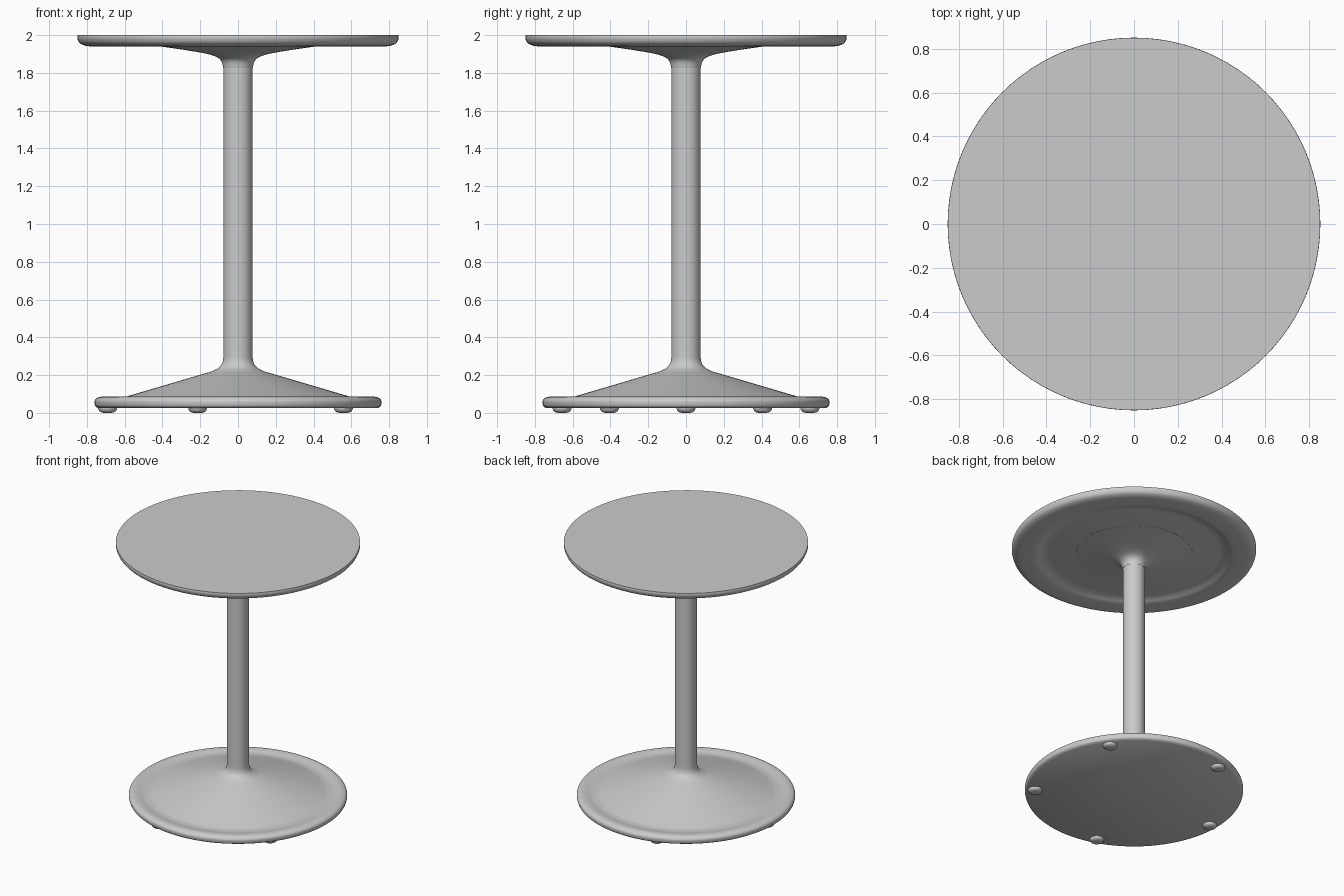
import bpy, bmesh, math
from mathutils import Vector

if "Cube" in bpy.data.objects:
    bpy.data.objects.remove(bpy.data.objects["Cube"])


def smooth_curve(pts, steps=5):
    """Catmull-Rom interpolation through (radius, z) points."""
    p = [Vector(q) for q in pts]
    if len(p) < 3:
        return p
    p = [2 * p[0] - p[1]] + p + [2 * p[-1] - p[-2]]
    out = []
    for i in range(1, len(p) - 2):
        a, b, c, d = p[i - 1:i + 3]
        for s in range(steps):
            t = s / steps
            out.append(0.5 * (2 * b + (c - a) * t + (2 * a - 5 * b + 4 * c - d) * t * t
                              + (3 * b - a - 3 * c + d) * t ** 3))
    return out + [p[-2]]


def lathe(name, runs, sides=96, loc=(0, 0, 0)):
    """Revolve a chain of smooth runs about z; corners between runs stay sharp."""
    profile = [q for run in runs for q in smooth_curve(run)]
    bm = bmesh.new()
    verts = [bm.verts.new((max(q.x, 0), 0, q.y)) for q in profile]
    edges = [bm.edges.new(e) for e in zip(verts, verts[1:])]
    bmesh.ops.spin(bm, geom=verts + edges, axis=(0, 0, 1), cent=(0, 0, 0),
                   steps=sides, angle=math.tau, use_duplicate=False)
    bmesh.ops.remove_doubles(bm, verts=bm.verts, dist=0.0002)
    bmesh.ops.recalc_face_normals(bm, faces=bm.faces)
    me = bpy.data.meshes.new(name)
    bm.to_mesh(me)
    bm.free()
    ob = bpy.data.objects.new(name, me)
    bpy.context.collection.objects.link(ob)
    ob.location = loc
    bpy.ops.object.select_all(action='DESELECT')
    ob.select_set(True)
    bpy.context.view_layer.objects.active = ob
    bpy.ops.object.shade_smooth_by_angle(angle=math.radians(35))
    return ob


# Round top: flat above, rounded rim and dished underside
lathe("table_top", [
    [(0, 2.0), (0.85, 2.0)],
    [(0.85, 2.0), (0.85, 1.98), (0.837, 1.957), (0.805, 1.943), (0.76, 1.94),
     (0.71, 1.94), (0.68, 1.944), (0.65, 1.955), (0.62, 1.962), (0.58, 1.961),
     (0.41, 1.941)],
    [(0.41, 1.941), (0, 1.941)],
])

# Flared collar under the top
lathe("top_collar", [
    [(0, 1.945), (0.41, 1.945)],
    [(0.41, 1.94), (0.28, 1.921), (0.17, 1.902), (0.115, 1.885),
     (0.088, 1.862), (0.078, 1.825)],
    [(0.078, 1.825), (0, 1.825)],
])

# Straight column
lathe("column", [[(0, 1.84), (0.077, 1.84)], [(0.077, 0.30), (0, 0.30)]], 64)

# Base: fillet, cone, shallow valley, rounded rim and flat bottom
lathe("base", [
    [(0, 0.32), (0.077, 0.32)],
    [(0.077, 0.32), (0.08, 0.275), (0.098, 0.243), (0.14, 0.22), (0.2, 0.202),
     (0.4, 0.143), (0.59, 0.087), (0.625, 0.079), (0.66, 0.078), (0.69, 0.083),
     (0.72, 0.086), (0.745, 0.08), (0.758, 0.067), (0.76, 0.053),
     (0.755, 0.035), (0.74, 0.025)],
    [(0.74, 0.025), (0, 0.025)],
])

# Five domed glides under the base
for i in range(5):
    a = math.pi + i * math.tau / 5
    lathe(f"foot_{i + 1}", [
        [(0, 0.03), (0.05, 0.03)],
        [(0.05, 0.022), (0.043, 0.009), (0.026, 0.001), (0, 0)],
    ], 32, (0.69 * math.cos(a), 0.69 * math.sin(a), 0))
